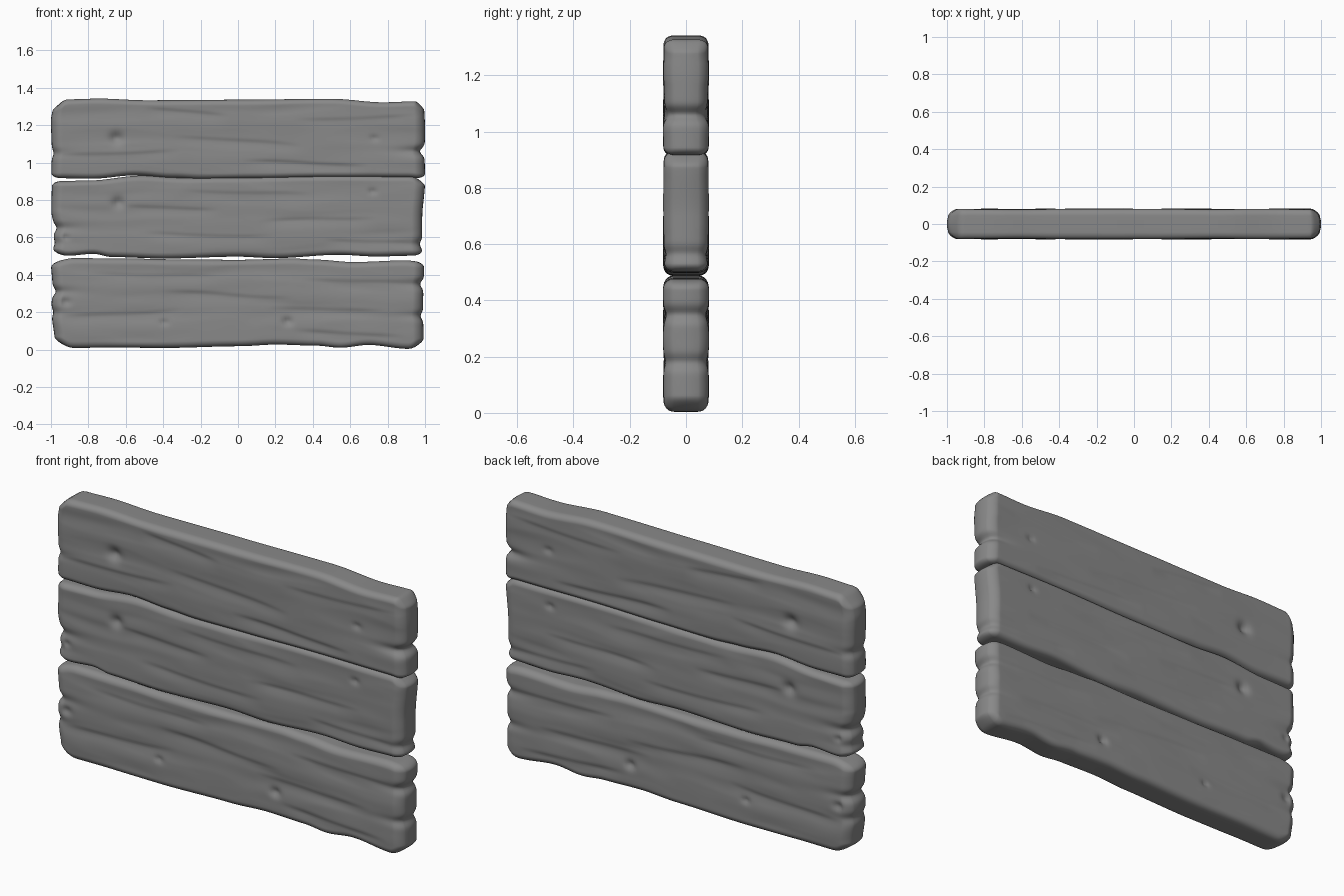
import bpy, bmesh
from math import exp, sqrt
from mathutils import Vector, noise

HALF_Y = 0.077
RAD = (0.05, 0.035, 0.03)

# dark grey wood
WOOD = bpy.data.materials.new("dark_wood")
WOOD.diffuse_color = (0.25, 0.25, 0.25, 1)


def curve(pts, t):
    """Smooth interpolation through a short profile."""
    if t <= pts[0][0]:
        return pts[0][1]
    for (a, va), (b, vb) in zip(pts, pts[1:]):
        if t <= b:
            s = (t - a) / (b - a)
            return va + (vb - va) * s * s * (3 - 2 * s)
    return pts[-1][1]


def spacing(half, r, n):
    """Samples from -half to half, bunched in the rounded edges."""
    e = [-half + r * f for f in (0, 0.3, 0.6, 0.85)]
    mid = [-half + r + 2 * (half - r) * i / n for i in range(n + 1)]
    return e + mid + [-v for v in reversed(e)]


def plank(name, top, bottom, left, right, notches, knots, cracks, seed):
    H = (1.0, HALF_Y, 0.21)
    S = [spacing(H[0], RAD[0], 110), spacing(H[1], RAD[1], 4), spacing(H[2], RAD[2], 44)]
    N = [len(s) - 1 for s in S]
    bm = bmesh.new()
    cache = {}

    def shape(p):
        # rounded box
        q = [max(-(h - r), min(h - r, c)) for c, h, r in zip(p, H, RAD)]
        d = [(c - k) / r for c, k, r in zip(p, q, RAD)]
        ln = sqrt(sum(v * v for v in d))
        if ln > 1e-6:
            f = max(abs(v) for v in d) / ln
            p = [k + v * f * r for k, v, r in zip(q, d, RAD)]
        x, y, z = p
        # wavy outline
        w = (z / H[2] + 1) / 2
        lo, hi = curve(bottom, x), curve(top, x)
        Z = lo + (hi - lo) * w
        s = (x + 1) / 2
        L, R = curve(left, w), curve(right, w)
        X = L + (R - L) * s
        # bulging plank ends
        X -= (1 if x > 0 else -1) * 0.022 * (y / HALF_Y) ** 2 * max(0, (abs(x) - 0.93) / 0.07)
        # wood grain
        warp = 0.03 * noise.noise(Vector((x * 2.2, seed, 0)))
        g = noise.noise(Vector((x * 1.7, (Z + warp) * 13, seed)))
        g2 = noise.noise(Vector((x * 5, (Z + warp) * 20, seed + 9)))
        dep = 0.003 - 0.005 * max(0, -g) + 0.003 * g + 0.001 * g2
        # long cracks: one sharp side, one soft side
        for x0, z0, x1, z1, amt in cracks:
            t = (X - x0) / (x1 - x0)
            if 0 < t < 1:
                dz = Z - (z0 + (z1 - z0) * t) - 0.5 * warp
                wd = 0.01 if dz > 0 else 0.035
                dep -= 0.8 * amt * min(1, 6 * t * (1 - t)) * exp(-(dz / wd) ** 2)
        # knot holes
        for kx, kz, kr, amt in knots:
            rr = ((X - kx) / kr) ** 2 + ((Z - kz) / kr) ** 2
            dep -= amt * exp(-rr * 1.2)
        # splits in the end grain
        for side, nz, amt in notches:
            dist = abs(x - side)
            if dist < 0.4:
                b = exp(-((Z - nz) / (0.016 + 0.008 * (1 - dist))) ** 2)
                X -= side * amt * b * exp(-dist / 0.06)
                dep -= 0.6 * amt * b * exp(-(dist / 0.12) ** 2)
        Y = y * (1 + dep / HALF_Y)
        return (X, Y, Z)

    def vert(*i):
        if i not in cache:
            cache[i] = bm.verts.new(shape([S[a][i[a]] for a in range(3)]))
        return cache[i]

    # six patches sharing their border vertices
    for a in range(3):
        b, c = (a + 1) % 3, (a + 2) % 3
        for side in (0, N[a]):
            for i in range(N[b]):
                for j in range(N[c]):
                    quad = []
                    for u, v in ((0, 0), (1, 0), (1, 1), (0, 1)):
                        k = [0, 0, 0]
                        k[a], k[b], k[c] = side, i + u, j + v
                        quad.append(vert(*k))
                    bm.faces.new(quad if side else quad[::-1])
    me = bpy.data.meshes.new(name)
    bm.to_mesh(me)
    bm.free()
    me.polygons.foreach_set("use_smooth", [True] * len(me.polygons))
    me.materials.append(WOOD)
    ob = bpy.data.objects.new(name, me)
    bpy.context.collection.objects.link(ob)


plank("top_plank",
      top=[(-1, 1.3), (-0.92, 1.338), (-0.75, 1.342), (-0.5, 1.333), (0, 1.336), (0.5, 1.341),
           (0.78, 1.322), (0.95, 1.327), (1, 1.305)],
      bottom=[(-1, 0.917), (-0.78, 0.914), (-0.55, 0.932), (-0.35, 0.918), (-0.2, 0.911),
              (0.1, 0.915), (0.5, 0.921), (0.9, 0.92), (1, 0.915)],
      left=[(0, -0.998), (0.4, -0.996), (0.8, -1.0), (1, -0.99)],
      right=[(0, 1.0), (0.3, 0.998), (0.7, 1.0), (1, 0.995)],
      notches=[(1, 1.06, 0.025), (-1, 1.05, 0.01)],
      knots=[(-0.65, 1.13, 0.034, 0.022), (0.73, 1.13, 0.018, 0.01)],
      cracks=[(-0.98, 1.03, -0.3, 1.06, 0.006), (-0.5, 1.29, -0.05, 1.24, 0.006),
              (0.02, 0.995, 0.7, 0.985, 0.008), (0.3, 1.22, 0.97, 1.25, 0.005),
              (-0.35, 1.13, 0.35, 1.08, 0.005)],
      seed=1.3)

plank("middle_plank",
      top=[(-1, 0.9), (-0.8, 0.904), (-0.52, 0.93), (-0.3, 0.919), (0, 0.922), (0.5, 0.93),
           (0.92, 0.928), (1, 0.9)],
      bottom=[(-1, 0.515), (-0.92, 0.502), (-0.78, 0.512), (-0.68, 0.495), (-0.4, 0.487),
              (0, 0.497), (0.2, 0.489), (0.55, 0.507), (0.75, 0.498), (1, 0.503)],
      left=[(0, -0.99), (0.35, -0.985), (0.6, -0.998), (1, -0.995)],
      right=[(0, 0.985), (0.5, 0.985), (1, 1.0)],
      notches=[(-1, 0.65, 0.014), (-1, 0.57, 0.008), (1, 0.565, 0.012)],
      knots=[(-0.64, 0.785, 0.032, 0.022), (0.72, 0.845, 0.018, 0.012), (-0.92, 0.6, 0.018, 0.01)],
      cracks=[(-0.62, 0.76, -0.1, 0.75, 0.006), (-0.5, 0.62, 0.2, 0.6, 0.006),
              (0.1, 0.68, 0.75, 0.7, 0.006), (0.45, 0.58, 0.97, 0.57, 0.006),
              (-0.3, 0.85, 0.4, 0.82, 0.005)],
      seed=4.7)

plank("bottom_plank",
      top=[(-1, 0.468), (-0.88, 0.489), (-0.6, 0.487), (-0.3, 0.482), (0, 0.48), (0.3, 0.487),
           (0.42, 0.481), (0.62, 0.468), (0.9, 0.477), (1, 0.468)],
      bottom=[(-1, 0.04), (-0.9, 0.009), (-0.7, 0.011), (-0.4, 0.009), (0, 0.018), (0.2, 0.027),
              (0.42, 0.021), (0.55, 0.01), (0.7, 0.025), (0.92, 0.004), (1, 0.03)],
      left=[(0, -0.98), (0.4, -0.998), (0.7, -0.992), (1, -1.0)],
      right=[(0, 0.992), (0.5, 0.99), (1, 0.996)],
      notches=[(-1, 0.31, 0.018), (-1, 0.2, 0.01), (1, 0.35, 0.018), (1, 0.18, 0.014)],
      knots=[(0.265, 0.15, 0.024, 0.018), (-0.395, 0.145, 0.017, 0.012), (-0.92, 0.255, 0.024, 0.014)],
      cracks=[(-0.95, 0.17, -0.3, 0.2, 0.006), (-0.4, 0.3, 0.3, 0.27, 0.006),
              (0.15, 0.22, 0.8, 0.2, 0.005), (0.35, 0.37, 0.97, 0.35, 0.006),
              (0.3, 0.1, 0.9, 0.06, 0.007), (-0.8, 0.4, -0.1, 0.38, 0.005)],
      seed=8.1)
